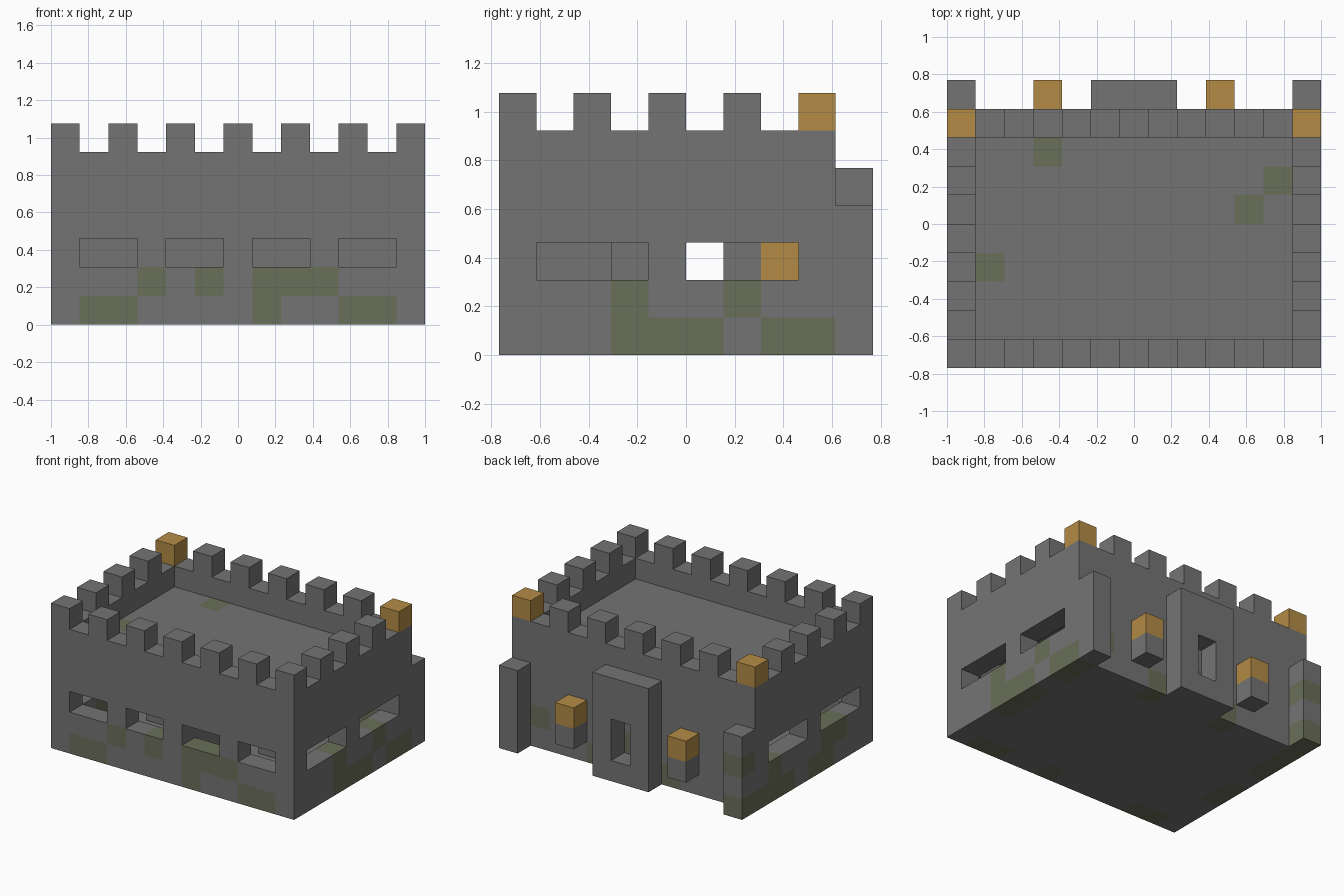
import bpy
import bmesh
from mathutils import Vector

if "Cube" in bpy.data.objects:
    bpy.data.objects.remove(bpy.data.objects["Cube"])

U = 2 / 13                 # size of one stone block
NX, NY = 13, 9             # footprint in blocks
LX, LY = NX - 1, NY - 1    # last column and row
PORCH = NY                 # row in front of the back wall


def material(name, color):
    m = bpy.data.materials.new(name)
    m.use_nodes = True
    m.diffuse_color = (*color, 1)
    m.node_tree.nodes["Principled BSDF"].inputs["Base Color"].default_value = (*color, 1)
    return m


STONE = material("grey stone", (0.175, 0.175, 0.175))
MOSS = material("mossy stone", (0.144, 0.156, 0.098))
LAMP = material("amber lamp", (0.456, 0.258, 0.061))


def block(xs, ys, zs):
    return {(x, y, z) for x in xs for y in ys for z in zs}


def one(*v):
    return v


# Outer walls with slit windows
walls = block(range(NX), range(NY), range(6)) - block(range(1, LX), range(1, LY), range(6))
for x in (1, 4, 7, 10):
    walls -= block(range(x, x + 2), one(0), one(2))
for y in (1, 5):
    walls -= block(one(0, LX), range(y, y + 3), one(2))

# Floor and sunken roof
floor = block(range(1, LX), range(1, LY), one(0))
roof = block(range(1, LX), range(1, LY), one(4))

# Battlements, with lamps on the back corners
merlons = {(x, y, 6) for x in range(0, NX, 2) for y in range(0, NY, 2)
           if x in (0, LX) or y in (0, LY)}
corner_lamps = block(one(0, LX), one(LY), one(6))
merlons -= corner_lamps

# Back porch with a doorway, corner buttresses and lamp brackets
porch = block(range(5, 8), one(PORCH), range(5)) - block(one(6), one(PORCH), one(1, 2))
buttresses = block(one(0, LX), one(PORCH), range(4))
brackets = block(one(3, 9), one(PORCH), one(1))
back_lamps = block(one(3, 9), one(PORCH), one(2))

# Inside pillars, seat and lamps
pillars = block(one(3, 9), one(3, 6), range(1, 4))
seat = block(one(6), one(1, 2), range(1, 3))
inner_lamps = block(one(3, 9), one(7), one(2))

# Moss patterns, upper row then ground row
moss = set()


def grow(place, *rows):
    for z, row in enumerate(reversed(rows)):
        moss.update(place(i, z) for i, c in enumerate(row) if c == "m")


grow(lambda i, z: (i, 0, z), "...m.m.mmm...", ".mm....m..mm.")
grow(lambda i, z: (LX, i, z), "...m..m..", "...mmm.mm")
grow(lambda i, z: (0, i, z), "..mm...m.", "...mm.mmm")
grow(lambda i, z: (i, LY, z), "......m....m.", "....m...m....")
grow(lambda i, z: (0, PORCH, z), "m", ".", "m")
moss |= {(3, 7, 4), (11, 6, 4), (10, 5, 4), (1, 3, 4)}

parts = {
    "outer_walls": (walls, STONE), "floor": (floor, STONE), "roof": (roof, STONE),
    "battlements": (merlons, STONE), "corner_lamps": (corner_lamps, LAMP),
    "back_porch": (porch, STONE), "back_buttresses": (buttresses, STONE),
    "lamp_brackets": (brackets, STONE), "back_lamps": (back_lamps, LAMP),
    "inner_pillars": (pillars, STONE), "inner_seat": (seat, STONE),
    "inner_lamps": (inner_lamps, LAMP),
}
solid = set().union(*(cells for cells, _ in parts.values()))
AXES = [Vector(v) for v in ((1, 0, 0), (0, 1, 0), (0, 0, 1))]
ORIGIN = Vector((-NX / 2, -(NY + 1) / 2, 0))


def build(name, cells, mat):
    """Make one object from the exposed sides of its blocks."""
    bm = bmesh.new()
    for cell in sorted(cells):
        centre = ORIGIN + Vector(cell) + sum(AXES, Vector()) / 2
        for a in range(3):
            for s in (-1, 1):
                n = AXES[a] * s
                if tuple(int(c + d) for c, d in zip(cell, n)) in solid:
                    continue
                u, v = AXES[(a + 1) % 3] * s, AXES[(a + 2) % 3]
                ring = (-u - v, u - v, u + v, v - u)
                f = bm.faces.new([bm.verts.new((centre + (n + c) / 2) * U) for c in ring])
                f.material_index = int(cell in moss)
    bmesh.ops.remove_doubles(bm, verts=bm.verts, dist=U / 100)
    mesh = bpy.data.meshes.new(name)
    bm.to_mesh(mesh)
    bm.free()
    mesh.materials.append(mat)
    if cells & moss:
        mesh.materials.append(MOSS)
    bpy.context.collection.objects.link(bpy.data.objects.new(name, mesh))


for name, (cells, mat) in parts.items():
    build(name, cells, mat)
